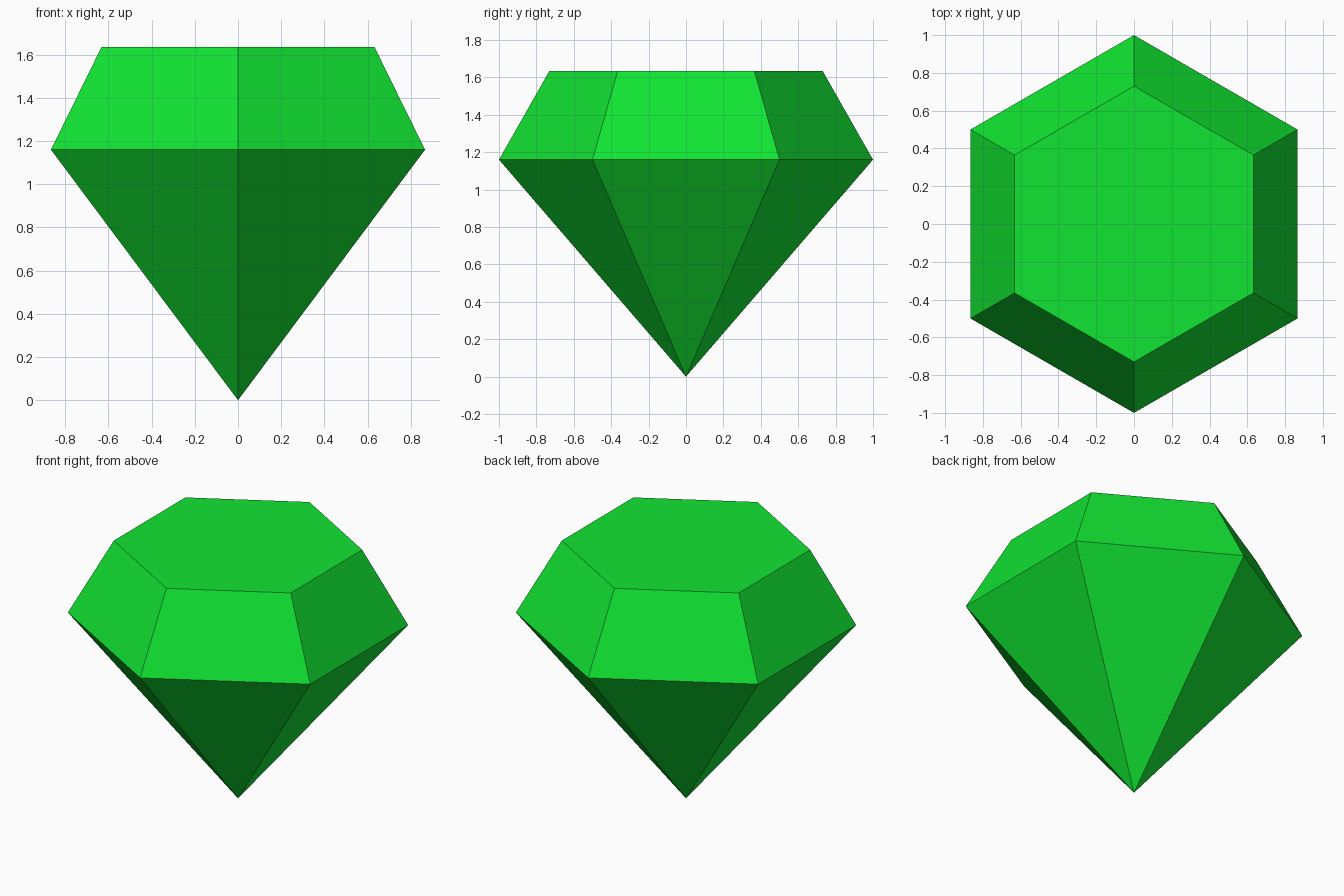
import bpy, bmesh, math

if "Cube" in bpy.data.objects:
    bpy.data.objects.remove(bpy.data.objects["Cube"])

SIDES = 6
GIRDLE_R, GIRDLE_Z = 1.0, 1.16
TABLE_R, TABLE_Z = 0.73, 1.635

green = bpy.data.materials.new("emerald_green")
green.diffuse_color = (0.0056, 0.78, 0.032, 1.0)
green.use_nodes = True
green.node_tree.nodes["Principled BSDF"].inputs["Base Color"].default_value = green.diffuse_color


def ring(bm, radius, z):
    """Hexagonal ring of vertices with corners on the y axis."""
    angles = [math.pi / 2 + i * math.tau / SIDES for i in range(SIDES)]
    return [bm.verts.new((radius * math.cos(a), radius * math.sin(a), z)) for a in angles]


bm = bmesh.new()
tip = bm.verts.new((0, 0, 0))
girdle = ring(bm, GIRDLE_R, GIRDLE_Z)
table = ring(bm, TABLE_R, TABLE_Z)

for i in range(SIDES):
    j = (i + 1) % SIDES
    bm.faces.new((tip, girdle[j], girdle[i]))                    # lower facet
    bm.faces.new((girdle[i], girdle[j], table[j], table[i]))     # crown facet
bm.faces.new(table)                                              # flat top
bmesh.ops.recalc_face_normals(bm, faces=bm.faces)

mesh = bpy.data.meshes.new("gem")
bm.to_mesh(mesh)
bm.free()
mesh.materials.append(green)
gem = bpy.data.objects.new("gem", mesh)
bpy.context.collection.objects.link(gem)
